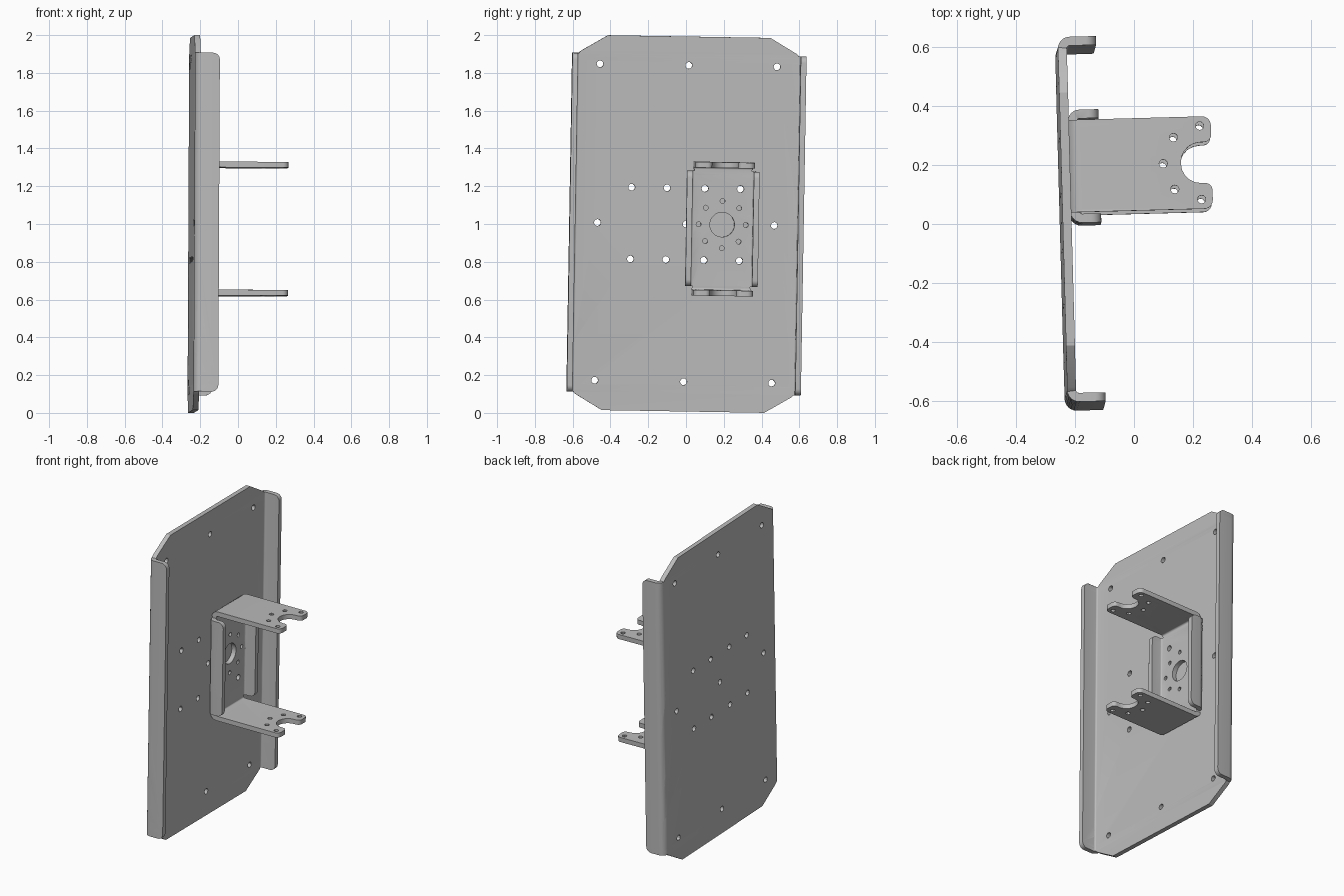
import bpy, bmesh
from math import pi, sin, cos, tan, radians
from mathutils import Matrix, Vector

cube = bpy.data.objects.get("Cube")
if cube:
    bpy.data.objects.remove(cube, do_unlink=True)

T, R = 0.03, 0.04          # sheet thickness and outer bend radius
ARC = R * pi / 2           # flat length used up by a bend
STEPS = 6

steel = bpy.data.materials.new("grey_steel")
steel.use_nodes = True
GREY = (0.5, 0.5, 0.5, 1)
steel.diffuse_color = GREY
steel.node_tree.nodes["Principled BSDF"].inputs["Base Color"].default_value = GREY


def rounded(corners):
    """Polygon from (x, y, radius) corners, each one filleted."""
    pts = []
    for i, (x, y, r) in enumerate(corners):
        p = Vector((x, y))
        if not r:
            pts.append(p)
            continue
        a = (Vector(corners[i - 1][:2]) - p).normalized()
        b = (Vector(corners[(i + 1) % len(corners)][:2]) - p).normalized()
        half = a.angle(b) / 2
        centre = p + (a + b).normalized() * (r / sin(half))
        start = p + a * (r / tan(half)) - centre
        end = p + b * (r / tan(half)) - centre
        turn = start.angle_signed(end)
        n = max(4, int(abs(turn) / radians(15)))
        for k in range(n + 1):
            pts.append(centre + Matrix.Rotation(-turn * k / n, 2) @ start)
    return pts


def four_way(quarter):
    """Mirror the corners of one quarter into a closed outline."""
    top = quarter + [(-x, y, r) for x, y, r in reversed(quarter)]
    return top + [(x, -y, r) for x, y, r in reversed(top)]


def circle(x, y, r, n=12):
    return [Vector((x + r * cos(2 * pi * k / n), y + r * sin(2 * pi * k / n)))
            for k in range(n)]


def bend(p, w, a):
    """Fold flat position p at depth w up past the line a."""
    side, d = (1 if p > 0 else -1), abs(p) - a
    if d <= 0:
        return p, w
    if d < ARC:
        return side * (a + (R - w) * sin(d / R)), R - (R - w) * cos(d / R)
    return side * (a + R - w), R + d - ARC


def folded_sheet(name, outline, holes, fold_u, fold_v, matrix):
    """Cut a flat blank with holes, then fold its edges forward."""
    curve = bpy.data.curves.new(name, "CURVE")
    curve.dimensions, curve.fill_mode, curve.extrude = "2D", "BOTH", T / 2
    for loop in [outline] + holes:
        spline = curve.splines.new("POLY")
        spline.points.add(len(loop) - 1)
        for point, p in zip(spline.points, loop):
            point.co = (p.x, p.y, 0, 1)
        spline.use_cyclic_u = True
    blank = bpy.data.objects.new(name + "_blank", curve)
    bpy.context.collection.objects.link(blank)
    graph = bpy.context.evaluated_depsgraph_get()
    mesh = bpy.data.meshes.new_from_object(blank.evaluated_get(graph))
    bpy.data.objects.remove(blank, do_unlink=True)

    bm = bmesh.new()
    bm.from_mesh(mesh)
    bmesh.ops.remove_doubles(bm, verts=bm.verts, dist=1e-5)
    for axis, line in ((0, fold_u), (1, fold_v)):
        if line is None:
            continue
        for side in (1, -1):
            for k in range(STEPS + 1):
                at = [0, 0, 0]
                normal = [0, 0, 0]
                at[axis] = side * (line + ARC * k / STEPS)
                normal[axis] = 1
                bmesh.ops.bisect_plane(bm, geom=bm.verts[:] + bm.edges[:] + bm.faces[:],
                                       plane_co=at, plane_no=normal, dist=1e-6)
    for v in bm.verts:
        u, h, w = v.co.x, v.co.y, v.co.z + T / 2
        if fold_v is not None and abs(h) > fold_v:
            h, w = bend(h, w, fold_v)
        else:
            u, w = bend(u, w, fold_u)
        v.co = (w, u, h)
    bmesh.ops.dissolve_limit(bm, angle_limit=radians(0.5), verts=bm.verts, edges=bm.edges)
    bmesh.ops.recalc_face_normals(bm, faces=bm.faces)
    bm.to_mesh(mesh)
    bm.free()
    mesh.materials.clear()
    mesh.materials.append(steel)
    obj = bpy.data.objects.new(name, mesh)
    obj.matrix_world = matrix
    bpy.context.collection.objects.link(obj)
    bpy.ops.object.select_all(action="DESELECT")
    obj.select_set(True)
    bpy.context.view_layer.objects.active = obj
    bpy.ops.object.shade_smooth_by_angle(angle=radians(30))
    return obj


# The whole assembly leans slightly
lean = (Matrix.Translation((-0.247, 0, 1)) @ Matrix.Rotation(radians(1.55), 4, "Z")
        @ Matrix.Rotation(radians(0.3), 4, "Y") @ Matrix.Rotation(radians(-0.96), 4, "X"))

# Back panel: chamfered corners, long side flanges, mounting holes
fold = 0.58
edge = fold + ARC + 0.09
panel = four_way([(edge, 0.897, 0.035), (fold + 0.005, 0.897, 0),
                  (fold - 0.01, 0.91, 0), (0.43, 0.9925, 0)])
panel_holes = [circle(u, v, 0.018) for u in (-0.47, 0, 0.467) for v in (-0.835, 0, 0.84)]
bolts = [(u, v) for u in (-0.094, 0.094) for v in (-0.19, 0.19)]
for middle in (-0.198, 0.19):
    panel_holes += [circle(middle + u, v, 0.018) for u, v in bolts]
folded_sheet("back_panel", rounded(panel), panel_holes, fold, None, lean)

# Bracket: short side flanges, two forked arms, bolt pattern
side, end, drop = 0.152, 0.314, 0.022
flange = side + ARC + 0.065


def reach(s):
    """Flat position of a point s out along an arm."""
    return end + ARC + s - R


tip = reach(0.485)
bracket = four_way([(flange, 0.305, 0.035), (side, 0.305, 0), (side, 0.316, 0),
                    (0.157, 0.318, 0), (0.157, tip, 0.03), (0.07, tip, 0.025),
                    (0.068, reach(0.38), 0.067)])
bracket_holes = [circle(0, drop, 0.065, 32)]
bracket_holes += [circle(u, v + drop, 0.018) for u, v in bolts]
bracket_holes += [circle(0.125 * cos(k * pi / 4), drop + 0.125 * sin(k * pi / 4), 0.013)
                  for k in range(8)]
for s, u in ((0.447, 0.125), (0.447, -0.125), (0.357, 0.088), (0.357, -0.088), (0.32, 0)):
    bracket_holes += [circle(u, flip * reach(s), 0.014) for flip in (1, -1)]
folded_sheet("bracket", rounded(bracket), bracket_holes, side, end,
             lean @ Matrix.Translation((T, 0.19, -drop)))
